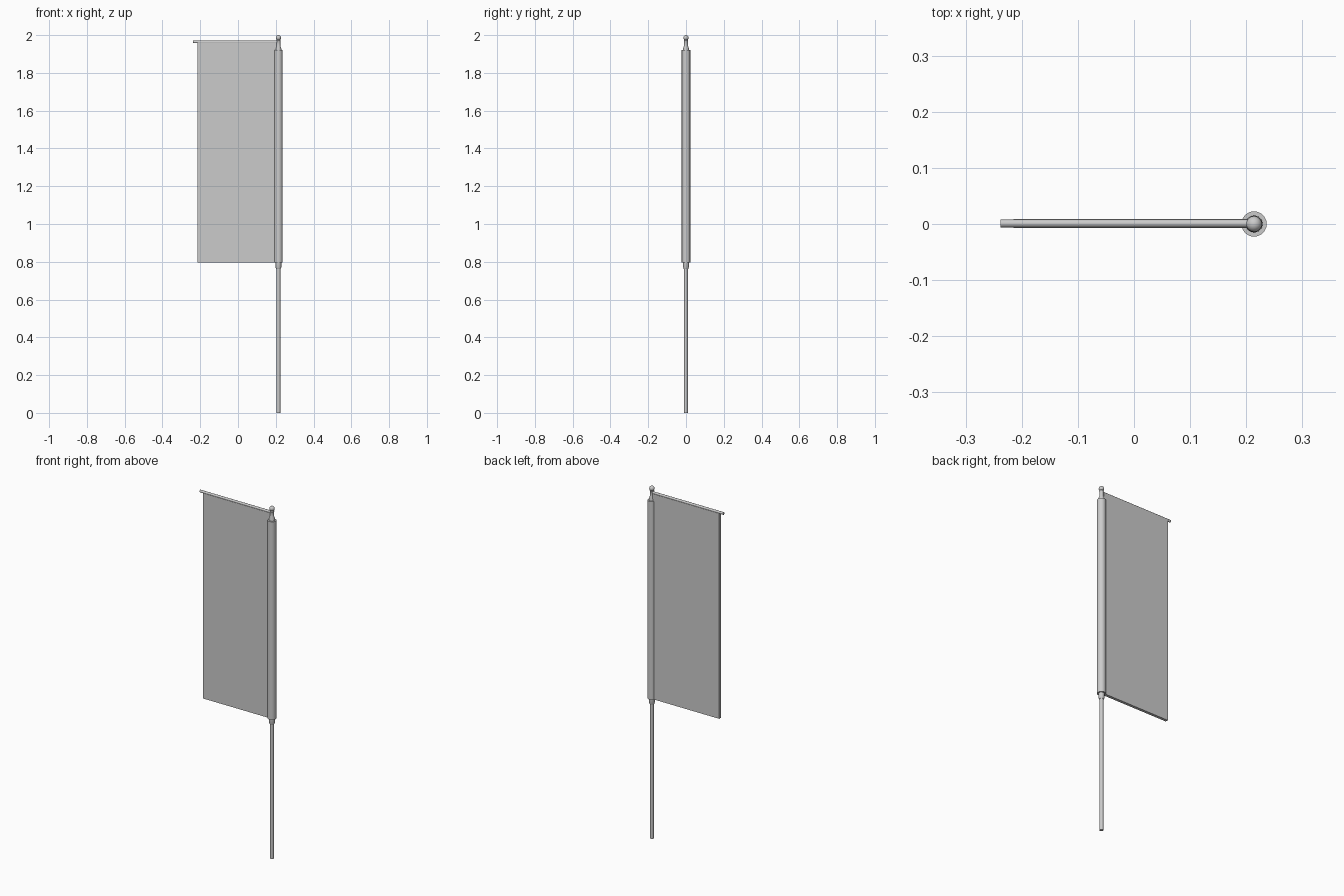
import bpy, bmesh, math
from mathutils import Matrix

cube = bpy.data.objects.get("Cube")
if cube:
    bpy.data.objects.remove(cube, do_unlink=True)

grey = bpy.data.materials.new("plain_grey")
grey.use_nodes = True
colour = (0.6, 0.6, 0.6, 1)
grey.diffuse_color = colour
grey.node_tree.nodes["Principled BSDF"].inputs["Base Color"].default_value = colour

POLE_X = 0.214


def finish(name, bm, smooth=True):
    bmesh.ops.recalc_face_normals(bm, faces=bm.faces)
    mesh = bpy.data.meshes.new(name)
    bm.to_mesh(mesh)
    bm.free()
    mesh.materials.append(grey)
    obj = bpy.data.objects.new(name, mesh)
    bpy.context.collection.objects.link(obj)
    if smooth:
        bpy.ops.object.select_all(action='DESELECT')
        obj.select_set(True)
        bpy.context.view_layer.objects.active = obj
        bpy.ops.object.shade_smooth_by_angle(angle=math.radians(35))
    return obj


def lathe(name, profile, sides=24):
    """Spin a (radius, height) profile round the pole axis."""
    bm = bmesh.new()
    rings = []
    for r, z in profile:
        rings.append([bm.verts.new((POLE_X + r * math.cos(2 * math.pi * i / sides),
                                    r * math.sin(2 * math.pi * i / sides), z))
                      for i in range(sides)])
    for a, b in zip(rings, rings[1:]):
        for i in range(sides):
            j = (i + 1) % sides
            bm.faces.new((a[i], a[j], b[j], b[i]))
    bm.faces.new(rings[0][::-1])
    bm.faces.new(rings[-1])
    return finish(name, bm)


# Pole, collar and the sleeve the banner hangs from
lathe("pole", [(0.01, 0), (0.01, 0.78)])
lathe("collar", [(0.012, 0.763), (0.015, 0.77), (0.015, 0.797)])
lathe("sleeve", [(0.0225, 0.795), (0.0225, 1.92)])

# Tapered neck and ball finial
lathe("finial_neck", [(0.015, 1.915), (0.015, 1.93), (0.01, 1.945),
                      (0.01, 1.968), (0.012, 1.972), (0.008, 1.978)])
bm = bmesh.new()
bmesh.ops.create_uvsphere(bm, u_segments=24, v_segments=14, radius=0.014,
                          matrix=Matrix.Translation((POLE_X, 0, 1.986)))
finish("finial_ball", bm)

# Crossbar along the top of the banner
bm = bmesh.new()
bmesh.ops.create_cone(bm, cap_ends=True, segments=16, radius1=0.007, radius2=0.007,
                      depth=0.446,
                      matrix=Matrix.Translation((-0.015, 0.001, 1.964))
                      @ Matrix.Rotation(math.pi / 2, 4, 'Y'))
finish("crossbar", bm)

# Banner panel
bm = bmesh.new()
bmesh.ops.create_cube(bm, size=1, matrix=Matrix.Translation((-0.005, 0.001, 1.378))
                      @ Matrix.Diagonal((0.42, 0.016, 1.166, 1)))
finish("banner", bm, smooth=False)
